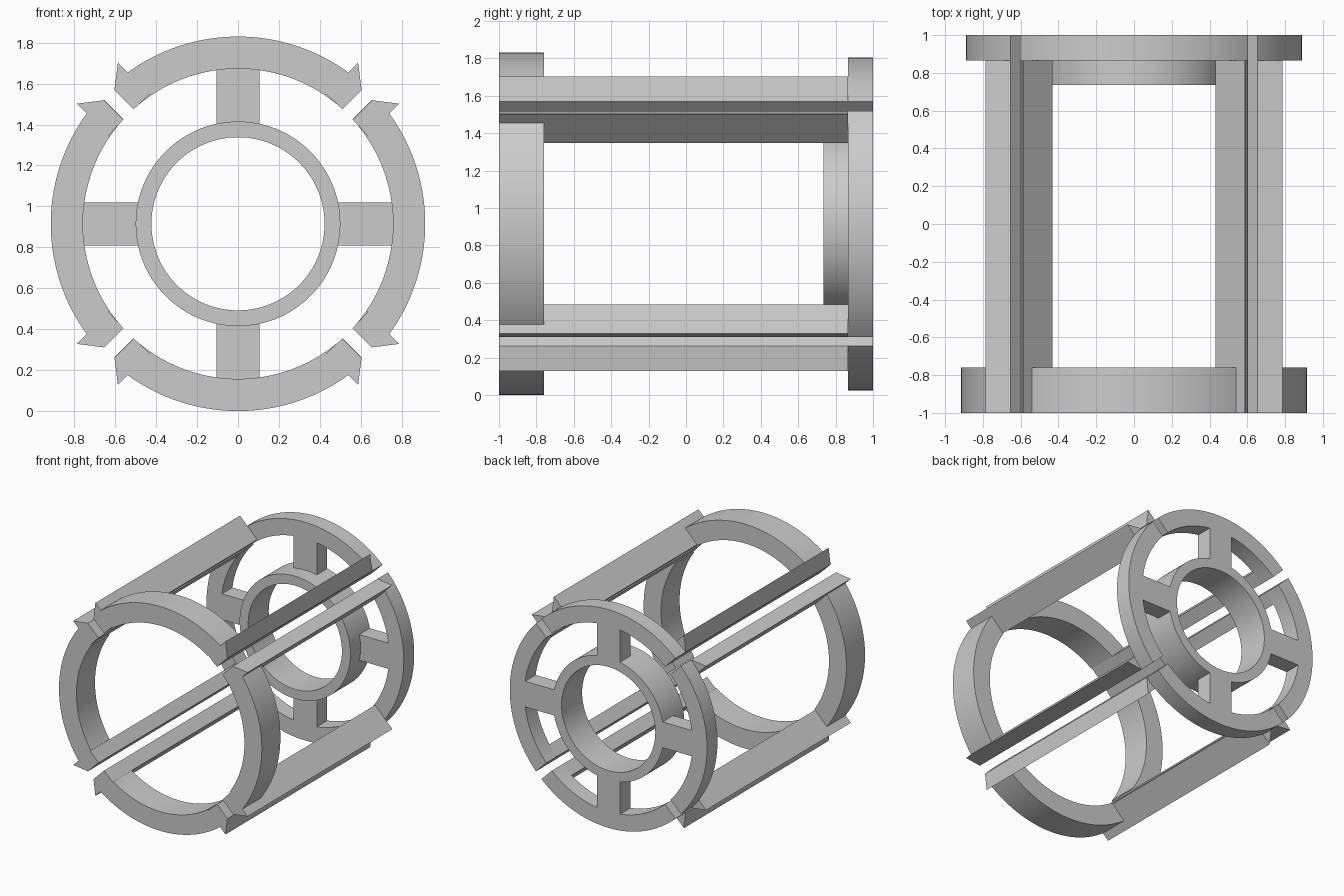
import bpy
import bmesh
from math import asin, cos, sin, pi, radians
from mathutils import Matrix, Vector

if "Cube" in bpy.data.objects:
    bpy.data.objects.remove(bpy.data.objects["Cube"], do_unlink=True)

CENTRE_Z = 0.915
GAP = 0.035          # half width of the slit between neighbouring quarters
RAIL_FACE = 0.1414   # distance of a rail's outer side from the diagonal
SIDES = ["top", "right", "bottom", "left"]


def finish(bm, name, turn=0.0):
    """Turn a part about the long axis, lift it and link it to the scene."""
    bm.transform(Matrix.Translation((0, 0, CENTRE_Z)) @ Matrix.Rotation(turn, 4, "Y"))
    bmesh.ops.recalc_face_normals(bm, faces=bm.faces[:])
    mesh = bpy.data.meshes.new(name)
    bm.to_mesh(mesh)
    bm.free()
    obj = bpy.data.objects.new(name, mesh)
    bpy.context.collection.objects.link(obj)
    bpy.ops.object.select_all(action="DESELECT")
    obj.select_set(True)
    bpy.context.view_layer.objects.active = obj
    bpy.ops.object.shade_smooth_by_angle(angle=radians(30))
    return obj


def arc_block(name, r_in, r_out, a_in, a_out, y0, y1, turn=0.0, steps=32, closed=False):
    """Sweep a rectangular section around the long axis."""
    bm = bmesh.new()
    sections = []
    for i in range(steps if closed else steps + 1):
        t = 2 * i / steps - 1
        corners = [(r_in, a_in, y0), (r_out, a_out, y0), (r_out, a_out, y1), (r_in, a_in, y1)]
        sections.append([bm.verts.new((r * sin(a * t), y, r * cos(a * t))) for r, a, y in corners])
    following = sections[1:] + (sections[:1] if closed else [])
    for s, n in zip(sections, following):
        for k in range(4):
            m = (k + 1) % 4
            bm.faces.new((s[k], s[m], n[m], n[k]))
    if not closed:
        bm.faces.new(sections[0])
        bm.faces.new(sections[-1])
    return finish(bm, name, turn)


def quarter(name, r_in, r_out, offset, y0, y1, turn):
    """Quarter ring whose ends run parallel to the diagonals."""
    a_in, a_out = (pi / 4 - asin(offset / r) for r in (r_in, r_out))
    return arc_block(name, r_in, r_out, a_in, a_out, y0, y1, turn)


def prism(name, profile, y0, y1, turn):
    """Extrude an x-z profile along the long axis."""
    bm = bmesh.new()
    face = bm.faces.new([bm.verts.new((x, y0, z)) for x, z in profile])
    new = bmesh.ops.extrude_face_region(bm, geom=[face])["geom"]
    bmesh.ops.translate(bm, vec=Vector((0, y1 - y0, 0)),
                        verts=[v for v in new if isinstance(v, bmesh.types.BMVert)])
    return finish(bm, name, turn)


# Long rails with a pointed outer lip
rail_profile = [(0.432, 0.632), (0.51, 0.56), (0.604, 0.654), (0.587, 0.787)]

for i, side in enumerate(SIDES):
    turn = i * pi / 2
    # Front and back ring quarters
    quarter(f"front_ring_{side}", 0.758, 0.915, RAIL_FACE, -1, -0.76, turn)
    quarter(f"back_ring_{side}", 0.758, 0.89, GAP, 0.865, 1, turn)
    # Spoke with ends that follow the hub and the ring
    arc_block(f"spoke_{side}", 0.5, 0.758, asin(0.105 / 0.5), asin(0.105 / 0.758),
              0.865, 1, turn, steps=8)
    # Mirrored pair of rails
    for label, sign in (("a", 1), ("b", -1)):
        prism(f"rail_{side}_{label}", [(sign * x, z) for x, z in rail_profile], -1, 0.865, turn)

# Hub sleeve
arc_block("hub", 0.423, 0.5, pi, pi, 0.735, 1, steps=128, closed=True)
